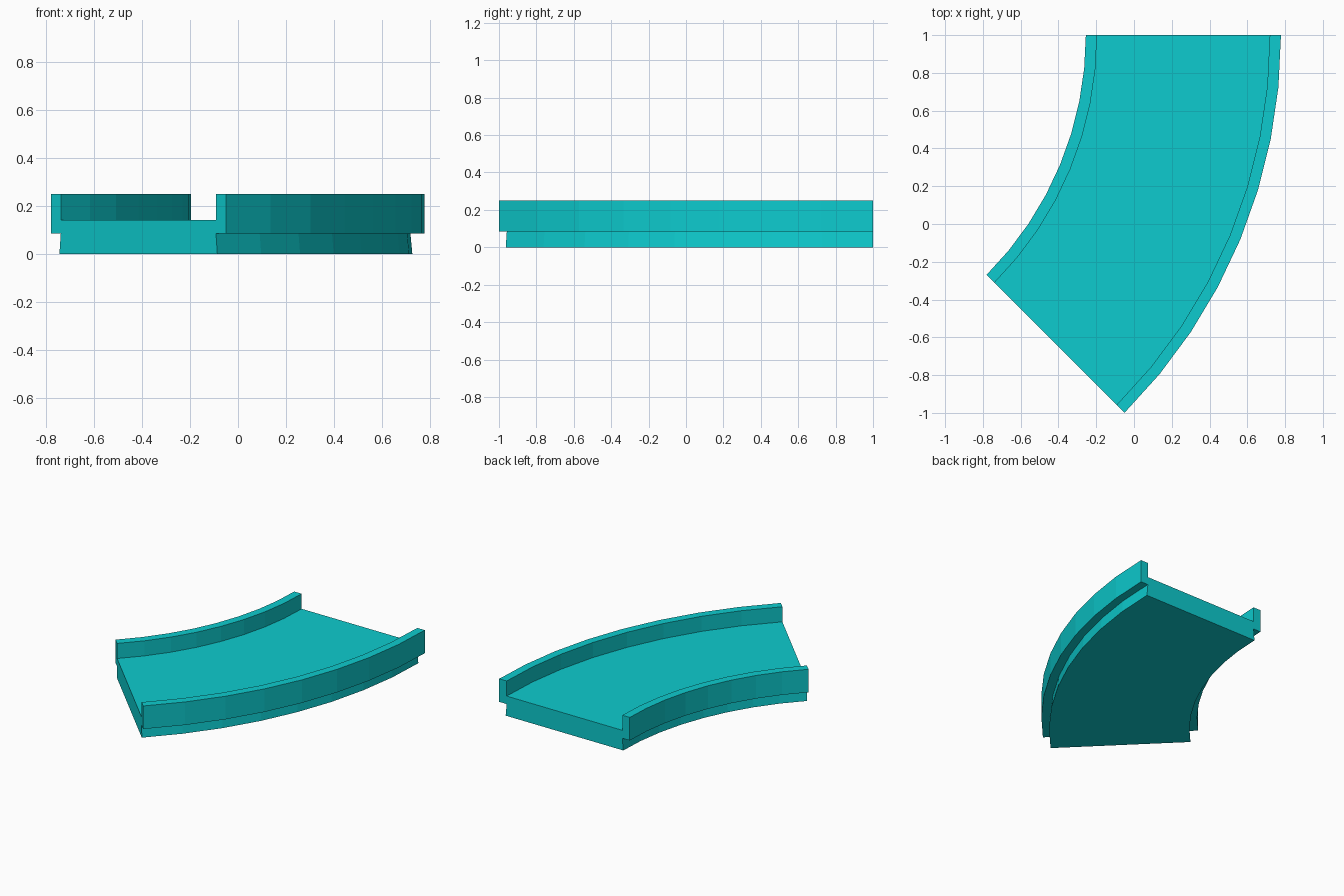
import bpy, bmesh
from math import cos, sin, radians

if "Cube" in bpy.data.objects:
    bpy.data.objects.remove(bpy.data.objects["Cube"], do_unlink=True)

# Track layout: an eighth of a circle about a centre on the left
CENTRE_X, CENTRE_Y = -2.05, 1.0
SWEEP, STEPS = radians(45), 8
INNER, OUTER = 1.795, 2.828
RAIL, FLARE = 0.059, 0.008
LIP_Z, DECK_Z, TOP_Z = 0.085, 0.142, 0.25

# Turquoise plastic
teal = bpy.data.materials.new("turquoise")
teal.use_nodes = True
colour = (0.004, 0.6, 0.62, 1)
teal.diffuse_color = colour
teal.node_tree.nodes["Principled BSDF"].inputs["Base Color"].default_value = colour


def sweep(name, profile):
    """Sweep a closed (radius, height) profile around the bend and cap the ends."""
    bm = bmesh.new()
    rings = []
    for i in range(STEPS + 1):
        a = -SWEEP * i / STEPS
        rings.append([bm.verts.new((CENTRE_X + r * cos(a), CENTRE_Y + r * sin(a), z))
                      for r, z in profile])
    for a, b in zip(rings, rings[1:]):
        for j in range(len(profile)):
            k = (j + 1) % len(profile)
            bm.faces.new((a[j], a[k], b[k], b[j]))
    bm.faces.new(rings[0])
    bm.faces.new(rings[-1])
    bmesh.ops.recalc_face_normals(bm, faces=bm.faces)
    mesh = bpy.data.meshes.new(name)
    bm.to_mesh(mesh)
    bm.free()
    mesh.materials.append(teal)
    obj = bpy.data.objects.new(name, mesh)
    bpy.context.collection.objects.link(obj)
    return obj


# Cross-section: flared base, overhanging side rails, sunken deck
rail_in, rail_out = INNER + RAIL, OUTER - RAIL
sweep("curved_track", [
    (rail_in - FLARE, 0), (rail_out + FLARE, 0),
    (rail_out, LIP_Z), (OUTER, LIP_Z), (OUTER, TOP_Z), (rail_out, TOP_Z),
    (rail_out, DECK_Z), (rail_in, DECK_Z),
    (rail_in, TOP_Z), (INNER, TOP_Z), (INNER, LIP_Z), (rail_in, LIP_Z),
])
